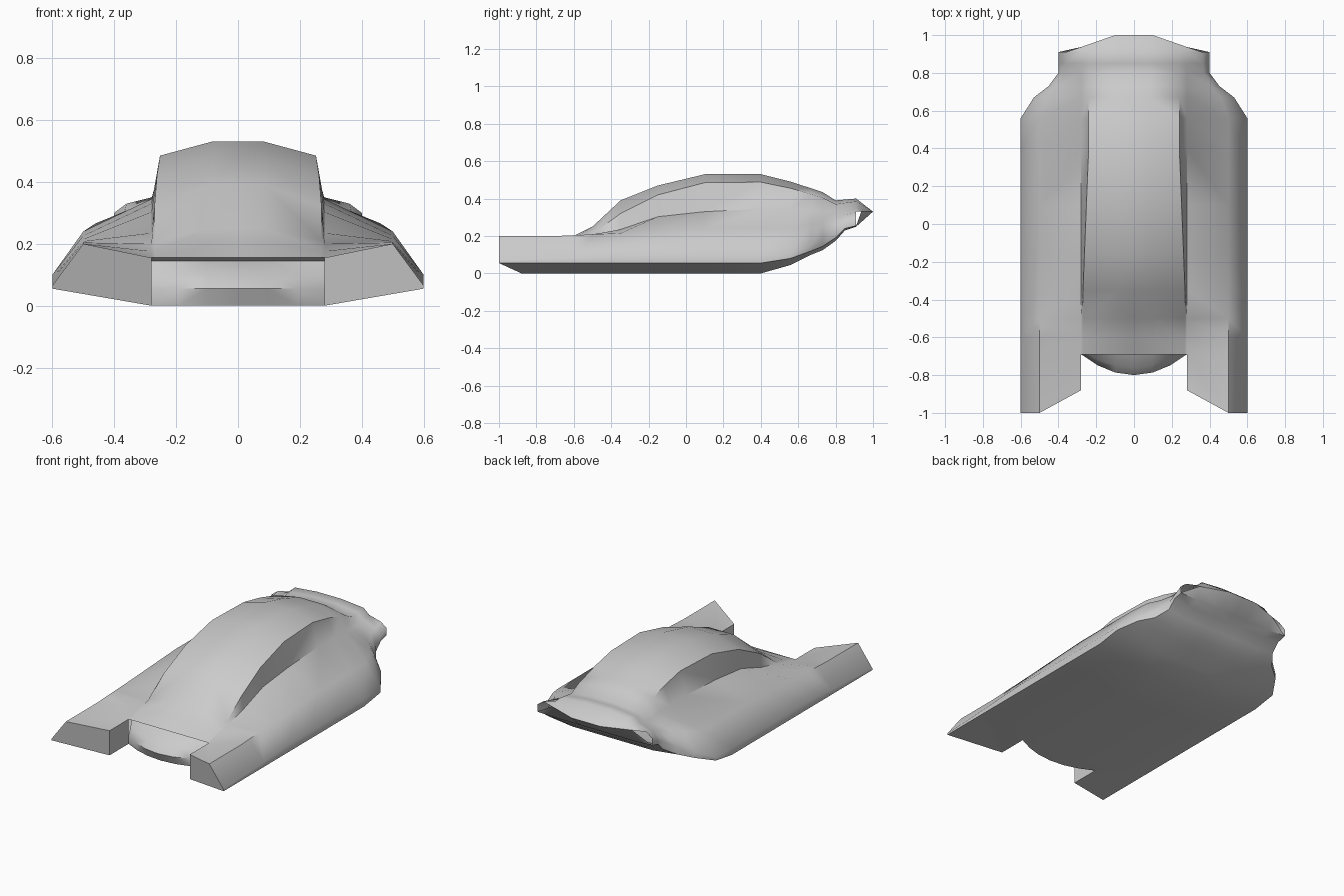
import bpy, bmesh

if "Cube" in bpy.data.objects:
    bpy.data.objects.remove(bpy.data.objects["Cube"])


def curve(*pts):
    """Piecewise linear profile: (y, value) pairs."""
    def f(y):
        if y <= pts[0][0]:
            return pts[0][1]
        for (a, va), (b, vb) in zip(pts, pts[1:]):
            if y <= b:
                return va + (vb - va) * (y - a) / (b - a)
        return pts[-1][1]
    return f


def finish(name, bm):
    """Turn a right-hand half into a mirrored, smooth object."""
    bmesh.ops.remove_doubles(bm, verts=bm.verts, dist=0.0005)
    me = bpy.data.meshes.new(name)
    bm.to_mesh(me)
    bm.free()
    ob = bpy.data.objects.new(name, me)
    bpy.context.collection.objects.link(ob)
    mod = ob.modifiers.new("mirror", 'MIRROR')
    mod.use_clip = True
    bpy.ops.object.select_all(action='DESELECT')
    ob.select_set(True)
    bpy.context.view_layer.objects.active = ob
    bpy.ops.object.shade_smooth_by_angle(angle=0.9)
    return ob


def skin(bm, rows):
    """Quads between successive rows of vertices."""
    for r, s in zip(rows, rows[1:]):
        for j in range(len(r) - 1):
            bm.faces.new((r[j], s[j], s[j + 1], r[j + 1]))


# Profiles along the length of the hull
floor_z = curve((.4, 0), (.56, .045), (.67, .10), (.77, .14), (.85, .23), (.91, .25))
width = curve((.56, .6), (.67, .53), (.77, .4))
sill_z = curve((.4, .055), (.56, .08), (.67, .12), (.77, .16), (.85, .24), (.91, .255))
side_z = curve((-.69, .08), (-.35, .1), (.56, .1), (.67, .15), (.77, .22), (.91, .3))
shoulder_x = curve((.56, .5), (.67, .46), (.77, .37), (.91, .36))
shoulder_z = curve((-.69, .2), (-.35, .215), (.1, .24), (.56, .24), (.77, .29), (.91, .33))
base_z = curve((-.69, .155), (-.35, .235), (-.1, .32), (.4, .345), (.67, .34),
               (.77, .33), (.91, .35))
roof_x = curve((-.35, .27), (.4, .24))
roof_z = curve((-.69, .155), (-.5, .21), (-.35, .32), (-.15, .42), (.1, .485), (.4, .488),
               (.56, .455), (.73, .405), (.8, .37), (.91, .385))
top_z = curve((-.69, .155), (-.6, .2), (-.5, .25), (-.35, .39), (-.15, .47), (.1, .53),
              (.4, .53), (.56, .49), (.73, .435), (.8, .39), (.91, .4))


def section(y):
    b = floor_z(y)
    pts = [(0, b), (.1, b), (.28, b), (width(y), sill_z(y)), (width(y), side_z(y)),
           (shoulder_x(y), shoulder_z(y)), (.28, base_z(y)), (roof_x(y), roof_z(y)),
           (.085, top_z(y)), (0, top_z(y))]
    return [(x, y, z) for x, z in pts]


# Hull with hood, cabin and tail
bm = bmesh.new()
stations = (-.69, -.6, -.5, -.35, -.15, .1, .4, .56, .67, .73, .8, .85, .91)
rows = [[bm.verts.new(p) for p in section(y)] for y in stations]
tail = [(0, 1, .33), (.1, 1, .33), (.28, .937, .33), (.4, .91, .255), (.4, .91, .3),
        (.36, .91, .33), (.28, .937, .33), (.24, .951, .33), (.1, 1, .33), (0, 1, .33)]
rows.append([bm.verts.new(p) for p in tail])
skin(bm, rows)

# Front prongs
tip = [bm.verts.new(p) for p in ((.28, -.88, 0), (.6, -1, .055), (.6, -1, .065),
                                 (.5, -1, .2), (.28, -.88, .155))]
root = rows[0][2:7]
skin(bm, [tip + tip[:1], root + root[:1]])
bm.faces.new(tip)
finish("hull", bm)

# Bowed bumper between the prongs
bm = bmesh.new()
xs = (0, .1, .19, .28)
prof = ((-.69, 0, .155), (-.66, 0, .145), (-.67, .09, .1), (-.69, .11, .055), (-.69, .08, 0),
        (-.6, 0, 0))
skin(bm, [[bm.verts.new((x, y - bow * (1 - (x / .28) ** 2), z)) for x in xs]
          for y, bow, z in prof])
finish("front_bumper", bm)
